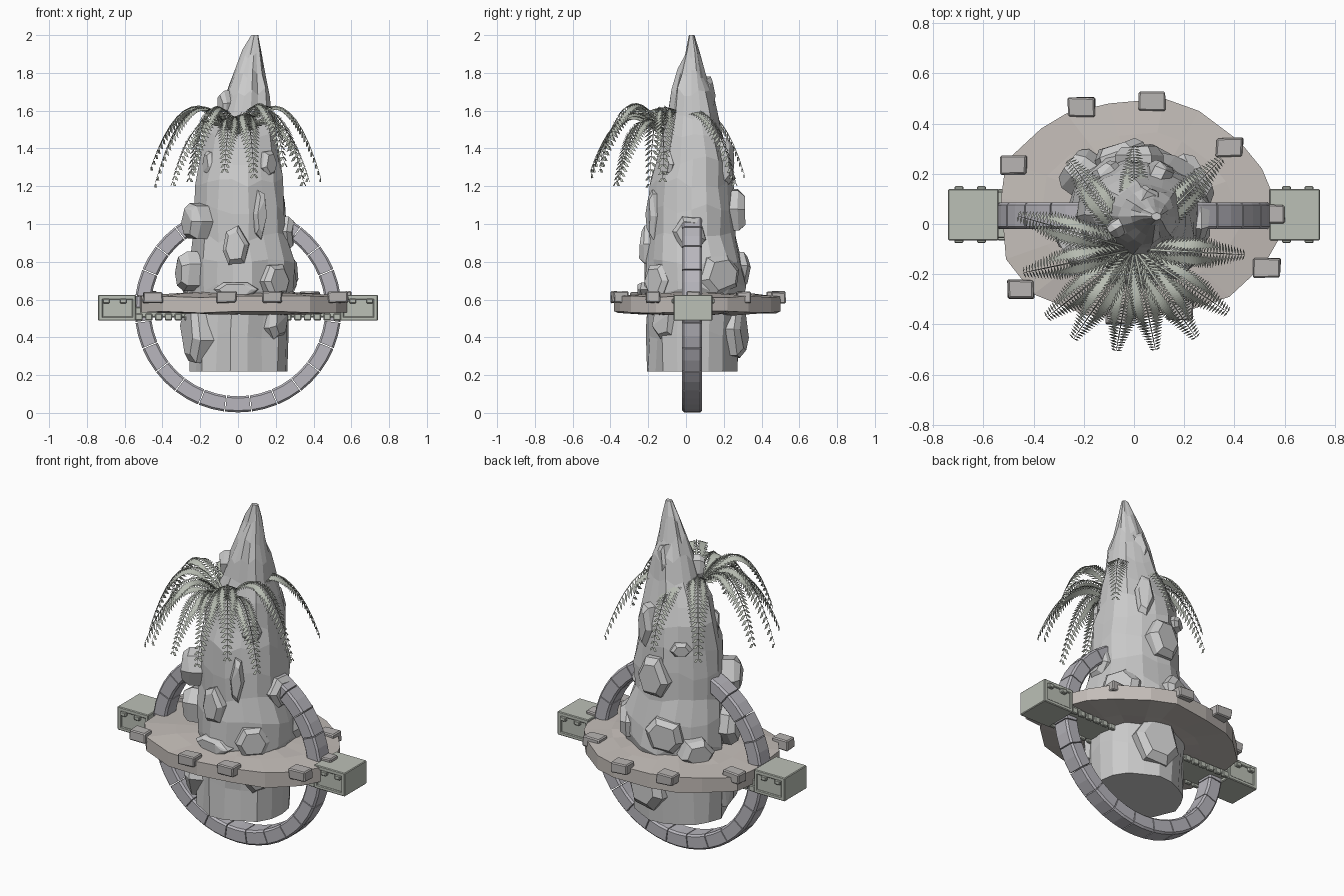
import bpy, bmesh, math, random
from mathutils import Vector, Matrix

if "Cube" in bpy.data.objects:
    bpy.data.objects.remove(bpy.data.objects["Cube"])

random.seed(11)


def mat(name, c):
    m = bpy.data.materials.new(name)
    m.diffuse_color = (*c, 1)
    m.use_nodes = True
    m.node_tree.nodes["Principled BSDF"].inputs["Base Color"].default_value = m.diffuse_color
    return m


ROCK = mat("rock", (0.53, 0.52, 0.51))
STONE = mat("rim_stone", (0.48, 0.46, 0.45))
EARTH = mat("earth", (0.55, 0.51, 0.48))
RING = mat("ring_stone", (0.48, 0.47, 0.51))
BEAM = mat("beam_paint", (0.50, 0.53, 0.47))
LEAF = mat("leaf", (0.47, 0.50, 0.44))


def finish(name, bm, m, bevel=0, normals=True):
    if normals:
        bmesh.ops.recalc_face_normals(bm, faces=bm.faces[:])
    me = bpy.data.meshes.new(name)
    bm.to_mesh(me)
    bm.free()
    ob = bpy.data.objects.new(name, me)
    bpy.context.collection.objects.link(ob)
    me.materials.append(m)
    if bevel:
        b = ob.modifiers.new("bevel", "BEVEL")
        b.width, b.segments = bevel, 1
    return ob


def loft(bm, rings):
    """Skin equal-length rings of points and cap both ends."""
    vs = [[bm.verts.new(p) for p in r] for r in rings]
    n = len(vs[0])
    for a, b in zip(vs, vs[1:]):
        for i in range(n):
            bm.faces.new((a[i], a[(i + 1) % n], b[(i + 1) % n], b[i]))
    bm.faces.new(vs[0][::-1])
    bm.faces.new(vs[-1])


def box(bm, x0, x1, y0, y1, z0, z1):
    loft(bm, [[(x0, y0, z), (x1, y0, z), (x1, y1, z), (x0, y1, z)] for z in (z0, z1)])


# rock spire: z, then x and y extents of each level
levels = [(0.22, -.255, .265, -.205, .28), (0.42, -.25, .265, -.205, .28),
          (0.58, -.25, .28, -.21, .30), (0.66, -.265, .31, -.22, .32),
          (0.79, -.255, .305, -.215, .31), (0.93, -.24, .265, -.20, .265),
          (1.08, -.235, .262, -.20, .26), (1.22, -.222, .245, -.19, .25),
          (1.34, -.20, .23, -.16, .235), (1.46, -.165, .21, -.13, .20),
          (1.58, -.10, .185, -.10, .165), (1.70, -.06, .168, -.08, .14),
          (1.80, -.015, .143, -.045, .105), (1.90, .025, .125, -.005, .07),
          (2.00, .07, .108, .015, .045)]
N = 18
ridge = [random.uniform(0.93, 1.03) for _ in range(N)]
rings = []
for z, xa, xb, ya, yb in levels:
    ring = []
    for i in range(N):
        a = math.tau * i / N
        k = ridge[i] * random.uniform(0.955, 1.04)
        dz = 0 if z in (0.22, 2.0) else random.uniform(-.03, .03)
        ring.append(((xa + xb) / 2 + (xb - xa) / 2 * k * math.cos(a),
                     (ya + yb) / 2 + (yb - ya) / 2 * k * math.sin(a), z + dz))
    rings.append(ring)
bm = bmesh.new()
loft(bm, rings)
finish("rock_spire", bm, ROCK)


# chipped six-sided boulder with its smaller face turned outward (local -y)
def boulder(name, c, s, yaw):
    bm = bmesh.new()
    tilt = random.uniform(-.3, .3)
    offs = [random.uniform(-.22, .22) for _ in range(6)]
    for y, k in ((.5, 1), (-.25, 1), (-.5, .72)):
        for i in range(6):
            a = tilt + math.tau * i / 6 + offs[i]
            bm.verts.new((s[0] * .54 * k * math.cos(a),
                          s[1] * (y + random.uniform(-.06, .06)),
                          s[2] * .54 * k * math.sin(a)))
    bmesh.ops.convex_hull(bm, input=bm.verts[:])
    bmesh.ops.delete(bm, geom=[v for v in bm.verts if not v.link_faces], context="VERTS")
    bmesh.ops.dissolve_limit(bm, angle_limit=.2, verts=bm.verts[:], edges=bm.edges[:])
    bmesh.ops.transform(bm, verts=bm.verts[:],
                        matrix=Matrix.Translation(c) @ Matrix.Rotation(yaw, 4, "Z"))
    finish(name, bm, ROCK)


boulders = [((-.21, -.09, 1.01), (.16, .14, .20)), ((.11, -.16, 1.05), (.07, .09, .25)),
            ((-.01, -.195, .88), (.13, .09, .21)), ((-.245, -.02, .75), (.16, .14, .20)),
            ((-.01, -.20, .65), (.22, .10, .09)), ((-.20, -.05, .43), (.22, .15, .34)),
            ((.18, -.09, .49), (.15, .14, .20)), ((.24, .02, .95), (.17, .11, .18)),
            ((.02, .25, 1.07), (.18, .12, .23)), ((.22, .16, .73), (.22, .14, .22)),
            ((-.05, .26, .75), (.20, .12, .21)), ((.06, .25, .44), (.25, .12, .30)),
            ((-.20, .20, .67), (.18, .14, .14)), ((.15, -.09, 1.32), (.10, .08, .14)),
            ((-.14, -.04, 1.32), (.09, .07, .13)), ((-.10, .19, 1.24), (.11, .10, .08)),
            ((.10, .20, 1.33), (.10, .09, .24)), ((-.06, -.01, 1.63), (.07, .08, .14)),
            ((.06, .11, 1.68), (.09, .06, .20)), ((.19, -.14, .70), (.17, .10, .18))]
for i, (c, s) in enumerate(boulders):
    boulder(f"boulder_{i}", c, s, math.atan2(c[1] - .04, c[0] - .02) + math.pi / 2)

# irregular ground slab around the spire
outline = [(-.53, .1), (-.51, .25), (-.37, .38), (-.27, .44), (-.1, .48), (.12, .50), (.26, .45),
           (.42, .33), (.51, .22), (.56, .1), (.60, -.02), (.52, -.16), (.38, -.29),
           (.2, -.35), (0, -.38), (-.2, -.36), (-.4, -.28), (-.51, -.14)]
cx, cy = .03, .05
slab = []
for k, z in ((.3, .515), (.65, .525), (1, .533), (1, .615), (.7, .63), (.3, .645)):
    slab.append([(cx + (x - cx) * k, cy + (y - cy) * k,
                  z + random.uniform(-.006, .006)) for x, y in outline])
bm = bmesh.new()
loft(bm, slab)
finish("ground_slab", bm, EARTH)

# kerb stones along the slab edge
kerbs = [(-.21, .465), (.07, .49), (.38, .305), (-.48, .235), (-.45, -.26), (.53, -.175),
         (.55, .04), (-.06, -.36), (.18, -.345)]
for i, (x, y) in enumerate(kerbs):
    bm = bmesh.new()
    box(bm, -.053, .053, -.038, .038, -.03, .03)
    for v in bm.verts:
        v.co *= random.uniform(.9, 1.08)
    bmesh.ops.transform(bm, verts=bm.verts[:], matrix=Matrix.Translation((x, y, .612))
                        @ Matrix.Rotation(random.uniform(-.08, .08), 4, "Y"))
    finish(f"kerb_stone_{i}", bm, STONE, .006)

# upright ring of 24 chamfered wedge blocks
R0, R1, Y0, Y1, ZC = .462, .5475, -.02, .085, .55
sec = [(R0, Y0 + .01), (R0 + .01, Y0), (R1 - .01, Y0), (R1, Y0 + .01),
       (R1, Y1 - .01), (R1 - .01, Y1), (R0 + .01, Y1), (R0, Y1 - .01)]
bm = bmesh.new()
step = math.tau / 24
for s in range(24):
    mid = -math.pi / 2 + s * step
    rows = []
    for j in (-1, 0, 1):
        a = mid + j * (step / 2 - .005)
        rows.append([(r * math.cos(a), y, ZC + r * math.sin(a)) for r, y in sec])
    loft(bm, rows)
finish("stone_ring", bm, RING)

# crossing beam, built on the right and mirrored
bm = bmesh.new()
box(bm, .54, .735, -.058, .133, .495, .62)          # end block core
box(bm, .54, .74, -.065, .14, .60, .625)            # top plate
box(bm, .54, .74, -.065, .14, .488, .51)            # bottom plate
box(bm, .715, .74, -.065, .14, .50, .61)            # outer posts
box(bm, .54, .56, -.065, .14, .50, .61)
box(bm, .20, .56, -.055, .13, .505, .56)            # arm under the slab
for i in range(6):                                   # teeth below the arm
    x = .245 + i * .052
    for y in (-.065, .12):
        box(bm, x, x + .038, y, y + .02, .49, .525)
for x in (.59, .68):                                 # side lugs
    box(bm, x, x + .035, -.076, .151, .58, .605)
beam = finish("cross_beam", bm, BEAM, .004)
beam.modifiers.new("mirror", "MIRROR")


# fern fronds: arched stem with paired leaflets
def frond(name, root, ang, length, peak, tip_z):
    out = Vector((math.cos(ang), math.sin(ang), 0))
    side = Vector((-out.y, out.x, 0))
    up = Vector((0, 0, 1))
    p0, p1 = root, root + out * length * .58 + up * (peak - root.z)
    p2 = root + out * length + up * (tip_z - root.z)
    pos = lambda t: p0 * (1 - t) ** 2 + p1 * 2 * t * (1 - t) + p2 * t * t
    tan = lambda t: ((p1 - p0) * (1 - t) + (p2 - p1) * t).normalized()
    bm = bmesh.new()
    stem = []
    for i in range(13):
        t = i / 12
        nrm = side.cross(tan(t))
        r = .006 * (1 - t) + .0012
        stem.append([pos(t) + (side * math.cos(a) + nrm * math.sin(a)) * r
                     for a in (0, math.tau / 3, 2 * math.tau / 3)])
    loft(bm, stem)
    bmesh.ops.recalc_face_normals(bm, faces=bm.faces[:])
    pairs = 30
    for i in range(pairs):
        t = .10 + .90 * i / (pairs - 1)
        l = .078 * min(1, .55 + t * 2) * min(1, .38 + (1 - t) * 1.8)
        p, tg = pos(t), tan(t)
        down = -tg.cross(side)
        if down.z > 0:
            down = -down
        for s in (-1, 1):
            d = (side * s * .78 + tg * .5 + down * .36).normalized()
            w = tg * .0105
            q = [p, p + d * l * .45 - w, p + d * l, p + d * l * .45 + w]
            bm.faces.new([bm.verts.new(v) for v in q[::s]])
    finish(name, bm, LEAF, normals=False)


root = Vector((0, -.10, 1.45))
fronds = [(164, .48, 1.86, 1.30), (192, .45, 1.88, 1.21), (218, .44, 1.74, 1.22),
          (236, .43, 1.86, 1.29), (260, .41, 1.76, 1.29), (282, .41, 1.80, 1.26),
          (305, .43, 1.88, 1.32), (326, .45, 1.74, 1.24), (357, .44, 1.88, 1.24),
          (46, .50, 1.84, 1.22), (90, .41, 1.82, 1.26), (126, .44, 1.84, 1.24)]
for i, (a, l, pk, tz) in enumerate(fronds):
    frond(f"fern_frond_{i}", root, math.radians(a), l, pk, tz)
